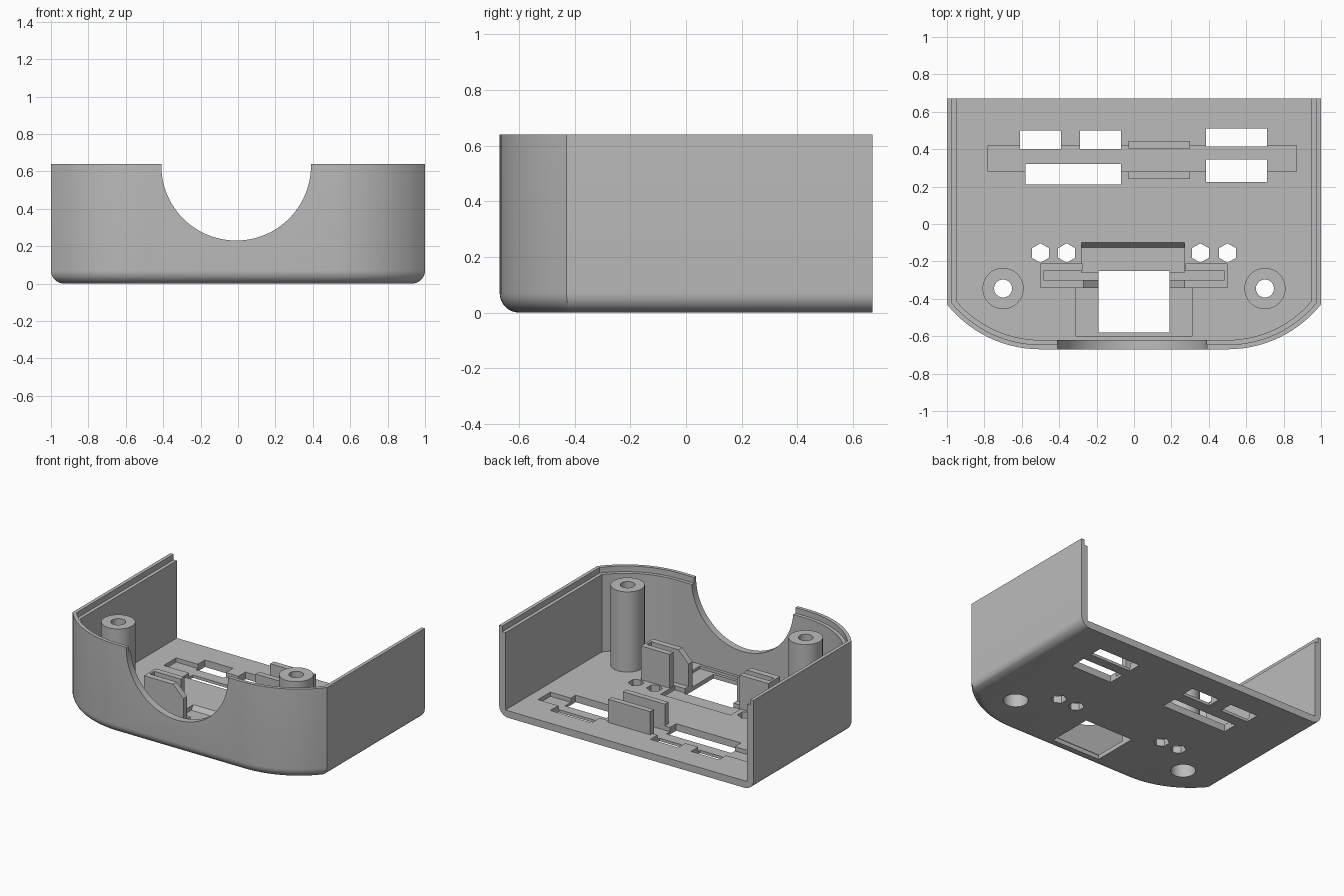
import bpy, bmesh, math
from mathutils import Matrix

if "Cube" in bpy.data.objects:
    bpy.data.objects.remove(bpy.data.objects["Cube"], do_unlink=True)

grey = bpy.data.materials.new("plain grey plastic")
grey.use_nodes = True
COLOUR = (0.5, 0.5, 0.5, 1)
grey.diffuse_color = COLOUR
grey.node_tree.nodes["Principled BSDF"].inputs["Base Color"].default_value = COLOUR

TOP, FLOOR, WALL, LIP = 0.64, 0.05, 0.05, 0.04


def finish(name, bm):
    bmesh.ops.recalc_face_normals(bm, faces=bm.faces)
    mesh = bpy.data.meshes.new(name)
    bm.to_mesh(mesh)
    bm.free()
    mesh.materials.append(grey)
    obj = bpy.data.objects.new(name, mesh)
    bpy.context.collection.objects.link(obj)
    return obj


def loft(name, rings):
    """Closed solid through rings of equal length."""
    bm = bmesh.new()
    loops = [[bm.verts.new(p) for p in ring] for ring in rings]
    for a, b in zip(loops, loops[1:]):
        for i in range(len(a)):
            j = (i + 1) % len(a)
            bm.faces.new((a[i], a[j], b[j], b[i]))
    bm.faces.new(loops[0])
    bm.faces.new(loops[-1])
    return finish(name, bm)


def box(name, x0, x1, y0, y1, z0, z1):
    return loft(name, [[(x0, y0, z), (x1, y0, z), (x1, y1, z), (x0, y1, z)]
                       for z in (z0, z1)])


def cylinder(name, x, y, r, z0, z1, sides=48, turn=0):
    angles = [turn + math.tau * i / sides for i in range(sides)]
    return loft(name, [[(x + r * math.cos(a), y + r * math.sin(a), z) for a in angles]
                       for z in (z0, z1)])


def cut(target, cutter):
    """Subtract the cutter and throw it away."""
    cutter.hide_render = True
    mod = target.modifiers.new("cut", 'BOOLEAN')
    mod.operation, mod.solver, mod.object = 'DIFFERENCE', 'EXACT', cutter
    bpy.context.view_layer.objects.active = target
    bpy.ops.object.modifier_apply(modifier=mod.name)
    bpy.data.objects.remove(cutter, do_unlink=True)


def outline(inset, z, back=0.67, steps=14):
    """Plan of the case: flat back, straight sides, arcs into a flat front."""
    r = 0.64 - inset
    end = math.acos((0.5 - inset) / r)
    half = []
    for i in range(steps + 1):
        a = -math.pi / 2 + (math.pi / 2 - end) * i / steps
        half.append((0.5 + r * math.cos(a), -0.03 + r * math.sin(a), z))
    half.append((1 - inset, back, z))
    return half + [(-x, y, z) for x, y, z in reversed(half)]


# Outer body with a rounded bottom edge
R = 0.07
rings = []
for i in range(9):
    a = math.pi / 2 * i / 8
    rings.append(outline(R * (1 - math.sin(a)), R * (1 - math.cos(a))))
rings.append(outline(0, TOP))
shell = loft("case_shell", rings)

# Cavity open at the back, and the stepped rim
cut(shell, loft("cavity", [outline(WALL, z, 0.9) for z in (FLOOR, 0.8)]))
cut(shell, loft("rim_step", [outline(WALL / 2, z, 0.9) for z in (TOP - LIP, 0.8)]))

# Round opening in the front wall
opening = cylinder("front_opening", 0, 0, 0.4, -0.1, 0.1, 96)
opening.data.transform(Matrix.Translation((-0.01, -0.65, 0.63))
                       @ Matrix.Rotation(math.pi / 2, 4, 'X'))
cut(shell, opening)

# Shallow recesses in the floor
cut(shell, box("long_channel", -0.78, 0.87, 0.28, 0.42, 0.02, 0.1))
cut(shell, box("front_recess", -0.31, 0.31, -0.6, -0.34, 0.03, 0.1))
profile = [(-0.26, 0.02), (-0.125, 0.02), (-0.1, FLOOR), (-0.1, 0.1), (-0.26, 0.1)]
cut(shell, loft("sloped_recess", [[(x, y, z) for y, z in profile] for x in (-0.28, 0.27)]))

# Rectangular slots and the front window
for x0, x1, y0, y1 in [(-0.61, -0.39, 0.4, 0.5), (-0.29, -0.07, 0.4, 0.5),
                       (-0.58, -0.07, 0.21, 0.32), (0.385, 0.71, 0.415, 0.51),
                       (0.385, 0.71, 0.225, 0.345), (-0.19, 0.19, -0.58, -0.25)]:
    cut(shell, box("slot", x0, x1, y0, y1, -0.1, 0.2))

# Hexagonal holes
for x in (-0.5, -0.36, 0.355, 0.5):
    cut(shell, cylinder("hex_hole", x, -0.155, 0.052, -0.1, 0.2, 6, math.pi / 6))

# Screw posts, counterbored from below
posts = []
for side, x in (("left", 0.7), ("right", -0.7)):
    y = -0.345
    cut(shell, cylinder("bore", x, y, 0.08, -0.1, 0.2))
    post = cylinder(side + "_screw_post", x, y, 0.11, FLOOR - 0.01, 0.62)
    cut(post, cylinder("bore", x, y, 0.08, -0.1, 0.45))
    cut(post, cylinder("screw_hole", x, y, 0.048, 0.3, 0.8))
    posts.append(post)

# Pair of upright plates at the channel
box("rear_clip_plate", -0.03, 0.3, 0.405, 0.445, 0.02, 0.215)
box("front_clip_plate", -0.03, 0.3, 0.24, 0.28, 0.02, 0.205)

# Slotted holders either side of the window
for side, s in (("left", 1), ("right", -1)):
    high, base = 0.29, 0.02
    box(side + "_holder_back", s * 0.275, s * 0.5, -0.25, -0.21, base, high)
    box(side + "_holder_end", s * 0.483, s * 0.5, -0.3, -0.25, base, high)
    shape = [(0.19, base), (0.5, base), (0.5, high), (0.27, high), (0.19, 0.21)]
    loft(side + "_holder_front", [[(s * x, y, z) for x, z in shape]
                                  for y in (-0.343, -0.3)])

# Smooth shading on the curved parts
bpy.ops.object.select_all(action='DESELECT')
for obj in [shell] + posts:
    obj.select_set(True)
bpy.context.view_layer.objects.active = shell
bpy.ops.object.shade_smooth_by_angle(angle=math.radians(30))
